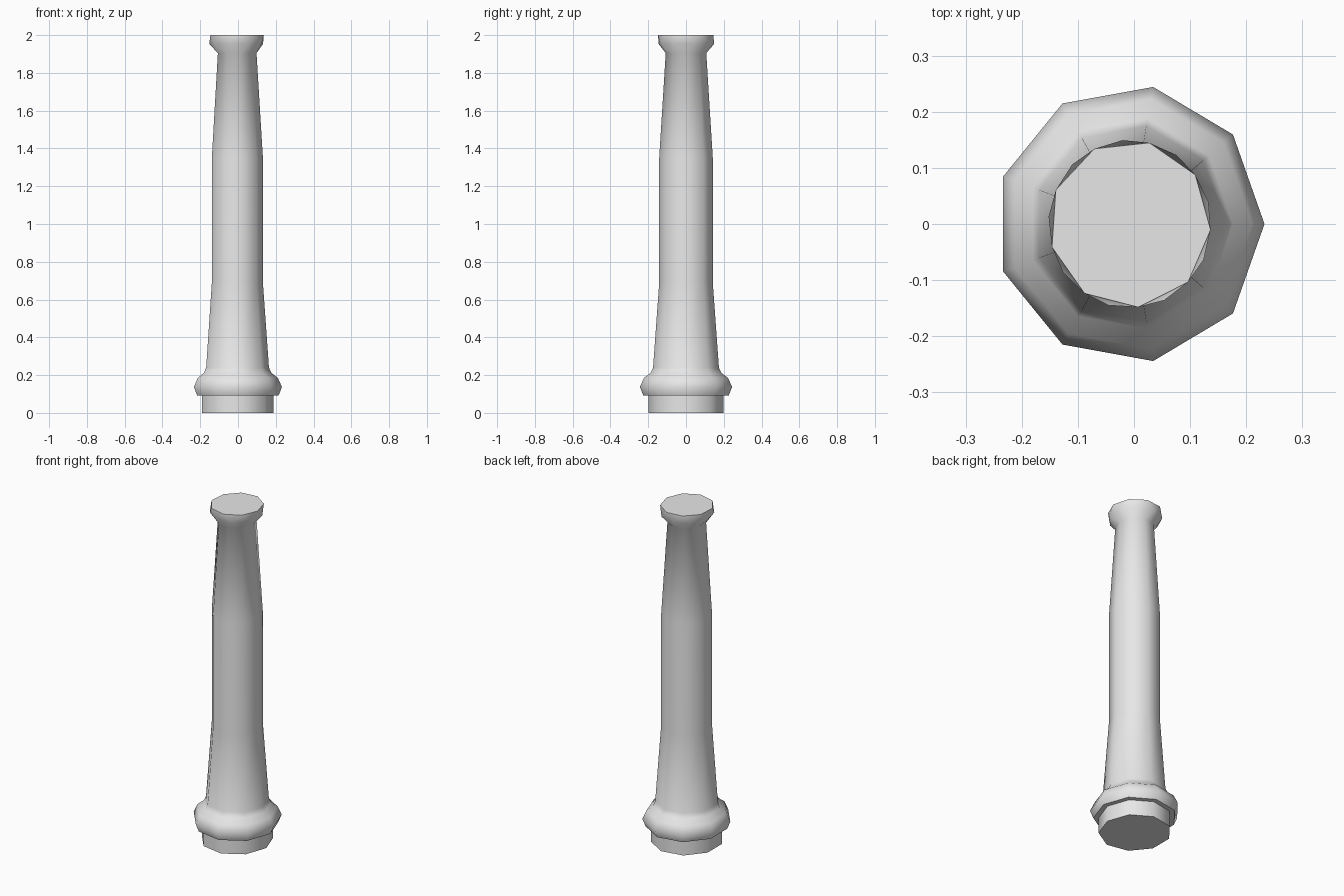
import bpy
import bmesh
from math import radians, sin, cos

cube = bpy.data.objects.get("Cube")
if cube:
    bpy.data.objects.remove(cube, do_unlink=True)

SIDES = 9
X_SQUEEZE = 0.968   # the column is slightly narrower across its width
X_CENTRE = -0.0075  # centres the nine-sided outline

stone = bpy.data.materials.new("pale grey stone")
stone.use_nodes = True
colour = (0.8, 0.8, 0.8, 1)
stone.diffuse_color = colour
stone.node_tree.nodes["Principled BSDF"].inputs["Base Color"].default_value = colour


def make_part(name, profile):
    """Skin nine-sided rings given as (radius, height, twist in degrees)."""
    bm = bmesh.new()
    rings = []
    for radius, z, twist in profile:
        angles = [radians(twist + 360 * i / SIDES) for i in range(SIDES)]
        rings.append([bm.verts.new((X_CENTRE + X_SQUEEZE * radius * cos(a),
                                    radius * sin(a), z)) for a in angles])
    for n in range(len(rings) - 1):
        low, high = rings[n], rings[n + 1]
        twisted = profile[n][2] != profile[n + 1][2]
        for i in range(SIDES):
            j = (i + 1) % SIDES
            if twisted:
                bm.faces.new((low[i], low[j], high[i]))
                bm.faces.new((low[j], high[j], high[i]))
            else:
                bm.faces.new((low[i], low[j], high[j], high[i]))
    bm.faces.new(rings[0][::-1])
    bm.faces.new(rings[-1])
    bmesh.ops.recalc_face_normals(bm, faces=bm.faces)
    mesh = bpy.data.meshes.new(name)
    bm.to_mesh(mesh)
    bm.free()
    mesh.materials.append(stone)
    obj = bpy.data.objects.new(name, mesh)
    bpy.context.collection.objects.link(obj)
    bpy.ops.object.select_all(action="DESELECT")
    obj.select_set(True)
    bpy.context.view_layer.objects.active = obj
    bpy.ops.object.shade_smooth_by_angle(angle=radians(48))
    return obj


# Plain foot under the collar
make_part("foot", [(0.201, 0, 0), (0.201, 0.1, 0)])

# Rounded collar and tapering shaft, ending in the twisted rim
make_part("column", [
    (0.23, 0.093, 0), (0.248, 0.137, 0), (0.226, 0.185, 0), (0.19, 0.212, 0),
    (0.177, 0.24, 0), (0.144, 0.69, 0), (0.144, 1.35, 0), (0.109, 1.905, 0),
    (0.15, 1.953, 15), (0.149, 2.0, 36),
])
